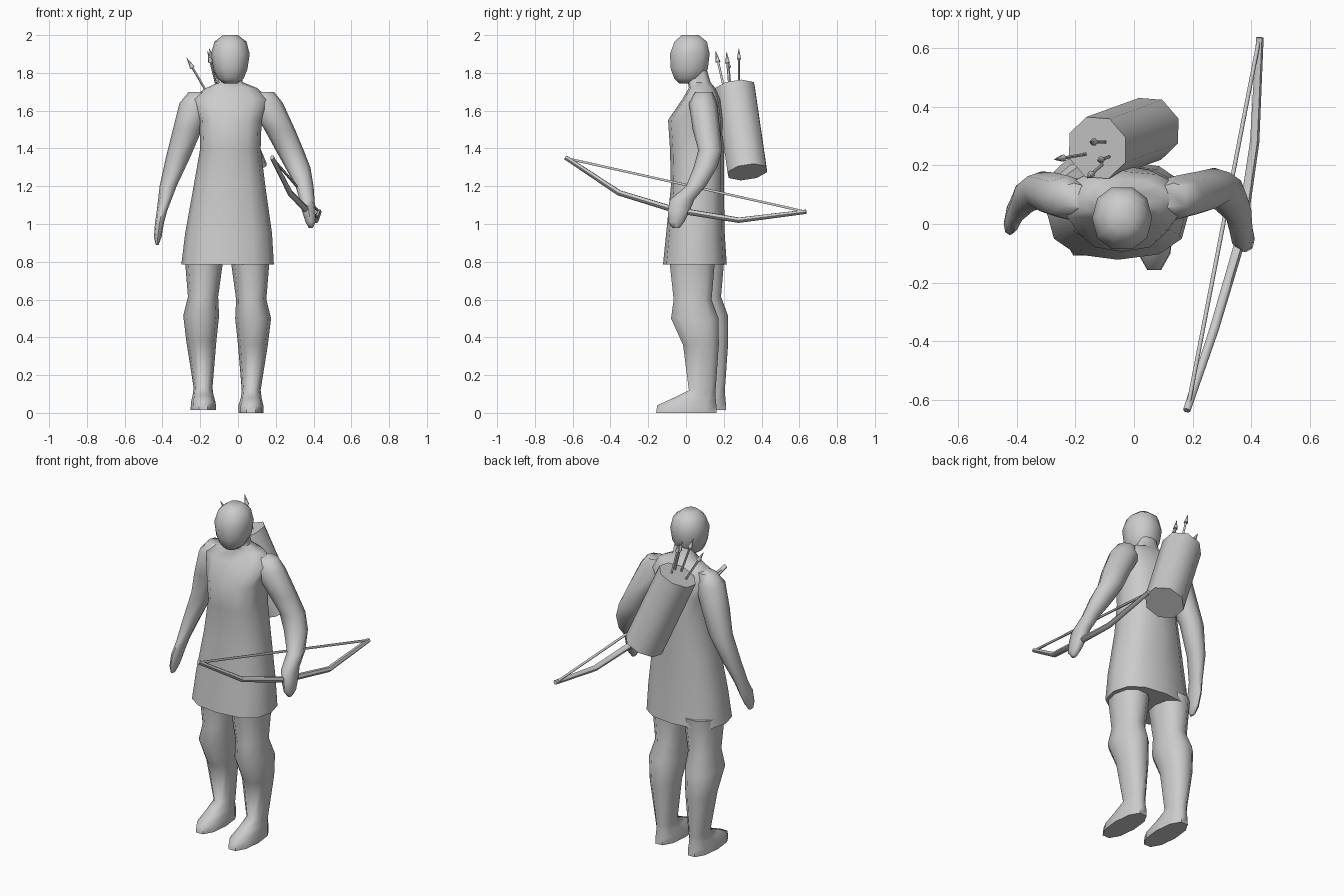
import bpy, bmesh, math
from mathutils import Vector

grey = bpy.data.materials.new("plain_grey")
grey.diffuse_color = (0.6, 0.6, 0.6, 1)


def finish(obj, angle=60):
    obj.data.materials.clear()
    obj.data.materials.append(grey)
    bpy.ops.object.select_all(action='DESELECT')
    obj.select_set(True)
    bpy.context.view_layer.objects.active = obj
    bpy.ops.object.shade_smooth_by_angle(angle=math.radians(angle))
    return obj


def mesh_object(name, bm, angle=60):
    bmesh.ops.recalc_face_normals(bm, faces=bm.faces)
    me = bpy.data.meshes.new(name)
    bm.to_mesh(me)
    bm.free()
    obj = bpy.data.objects.new(name, me)
    bpy.context.collection.objects.link(obj)
    return finish(obj, angle)


def loft(name, rings, sides=10, power=0.9, angle=60):
    """Stack horizontal rings given as (z, x0, x1, y0, y1)."""
    bm = bmesh.new()
    soft = lambda v: math.copysign(abs(v) ** power, v) if abs(v) > 1e-6 else 0.0
    loops = []
    for z, x0, x1, y0, y1 in rings:
        loop = []
        for i in range(sides):
            a = 2 * math.pi * i / sides
            loop.append(bm.verts.new(((x0 + x1) / 2 + (x1 - x0) / 2 * soft(math.cos(a)),
                                      (y0 + y1) / 2 + (y1 - y0) / 2 * soft(math.sin(a)), z)))
        loops.append(loop)
    for a, b in zip(loops, loops[1:]):
        for i in range(sides):
            j = (i + 1) % sides
            bm.faces.new((a[i], a[j], b[j], b[i]))
    bm.faces.new(loops[0])
    bm.faces.new(loops[-1])
    return mesh_object(name, bm, angle)


def add_cone(bm, p, q, r1, r2, sides):
    """Cone or cylinder from p to q."""
    p, q = Vector(p), Vector(q)
    new = bmesh.ops.create_cone(bm, cap_ends=True, segments=sides, radius1=r1, radius2=r2,
                                depth=(q - p).length)["verts"]
    rot = (q - p).to_track_quat('Z', 'Y').to_matrix()
    for v in new:
        v.co = rot @ v.co + (p + q) / 2


# tunic with shoulders and neck
loft("tunic", [
    (0.785, -0.30, 0.19, -0.122, 0.216),
    (0.95, -0.28, 0.18, -0.105, 0.205),
    (1.20, -0.235, 0.145, -0.08, 0.20),
    (1.40, -0.20, 0.12, -0.085, 0.20),
    (1.55, -0.205, 0.125, -0.095, 0.20),
    (1.66, -0.25, 0.17, -0.02, 0.18),
    (1.72, -0.17, 0.10, 0.015, 0.155),
    (1.75, -0.10, 0.025, 0.01, 0.13),
    (1.82, -0.09, 0.02, 0.0, 0.11)], sides=12, power=0.8)

# head
loft("head", [
    (1.745, -0.075, -0.005, -0.04, 0.04),
    (1.77, -0.11, 0.03, -0.065, 0.085),
    (1.82, -0.13, 0.05, -0.085, 0.12),
    (1.90, -0.143, 0.062, -0.09, 0.13),
    (1.965, -0.125, 0.045, -0.065, 0.115),
    (2.0, -0.08, 0.0, -0.025, 0.07)], sides=10)

# legs: the second is a mirrored copy, one small step back
leg = [
    (0.0, 0.002, 0.136, -0.165, 0.17),
    (0.04, 0.003, 0.134, -0.16, 0.168),
    (0.08, 0.015, 0.125, -0.07, 0.162),
    (0.12, 0.02, 0.12, 0.012, 0.16),
    (0.36, 0.0, 0.158, -0.02, 0.178),
    (0.50, -0.015, 0.175, -0.085, 0.178),
    (0.60, -0.01, 0.15, -0.07, 0.14),
    (0.82, -0.04, 0.168, -0.095, 0.16)]
loft("leg_bow_side", leg)
loft("leg_free_side", [(z + 0.015, -0.115 - x1, -0.115 - x0, y0 + 0.05, y1 + 0.05)
                       for z, x0, x1, y0, y1 in leg])

# arms with hands
loft("free_arm", [
    (0.89, -0.435, -0.42, -0.03, 0.01),
    (0.93, -0.445, -0.405, -0.038, 0.04),
    (1.00, -0.44, -0.393, -0.035, 0.075),
    (1.07, -0.43, -0.375, 0.0, 0.095),
    (1.20, -0.415, -0.325, 0.035, 0.145),
    (1.36, -0.38, -0.25, 0.055, 0.18),
    (1.50, -0.345, -0.19, 0.025, 0.175),
    (1.64, -0.31, -0.14, 0.015, 0.165),
    (1.70, -0.26, -0.15, 0.05, 0.14)], sides=8)
loft("bow_arm", [
    (0.978, 0.375, 0.395, -0.07, -0.035),
    (1.01, 0.358, 0.412, -0.095, -0.01),
    (1.07, 0.338, 0.41, -0.095, 0.02),
    (1.13, 0.325, 0.405, -0.085, 0.045),
    (1.20, 0.305, 0.40, 0.0, 0.105),
    (1.30, 0.25, 0.383, 0.04, 0.165),
    (1.39, 0.20, 0.348, 0.065, 0.192),
    (1.50, 0.14, 0.302, 0.035, 0.18),
    (1.64, 0.05, 0.238, 0.015, 0.165),
    (1.70, 0.08, 0.19, 0.05, 0.14)], sides=8)

# quiver on the back
bm = bmesh.new()
add_cone(bm, (0.055, 0.325, 1.275), (-0.125, 0.26, 1.72), 0.112, 0.112, 8)
mesh_object("quiver", bm, 50)

# arrows: shaft and pointed head, from a point inside the quiver to the tip
for n, (base, tip) in enumerate([
        ((-0.155, 0.24, 1.68), (-0.272, 0.22, 1.88)),
        ((-0.08, 0.28, 1.66), (-0.152, 0.28, 1.93)),
        ((-0.07, 0.235, 1.66), (-0.125, 0.215, 1.91)),
        ((-0.095, 0.215, 1.66), (-0.16, 0.157, 1.915))]):
    base, tip = Vector(base), Vector(tip)
    neck = tip - (tip - base).normalized() * 0.06
    bm = bmesh.new()
    add_cone(bm, base, neck, 0.006, 0.006, 6)
    add_cone(bm, neck, tip, 0.013, 0.001, 6)
    mesh_object(f"arrow_{n + 1}", bm)


def rod(name, points, depth):
    """Swept round rod; points are (x, y, z, radius factor)."""
    cu = bpy.data.curves.new(name, 'CURVE')
    cu.dimensions = '3D'
    cu.bevel_depth = depth
    cu.bevel_resolution = 1
    cu.use_fill_caps = True
    sp = cu.splines.new('POLY')
    sp.points.add(len(points) - 1)
    for p, (x, y, z, r) in zip(sp.points, points):
        p.co = (x, y, z, 1)
        p.radius = r
    obj = bpy.data.objects.new(name, cu)
    bpy.context.collection.objects.link(obj)
    bpy.ops.object.select_all(action='DESELECT')
    obj.select_set(True)
    bpy.context.view_layer.objects.active = obj
    bpy.ops.object.convert(target='MESH')
    finish(bpy.context.view_layer.objects.active)


# bow and string
rod("bow", [(0.18, -0.637, 1.352, 0.8), (0.275, -0.355, 1.165, 1), (0.362, -0.06, 1.075, 1.1),
            (0.412, 0.28, 1.02, 1), (0.43, 0.637, 1.065, 0.8)], 0.016)
rod("bow_string", [(0.185, -0.62, 1.345, 1), (0.425, 0.62, 1.068, 1)], 0.007)
